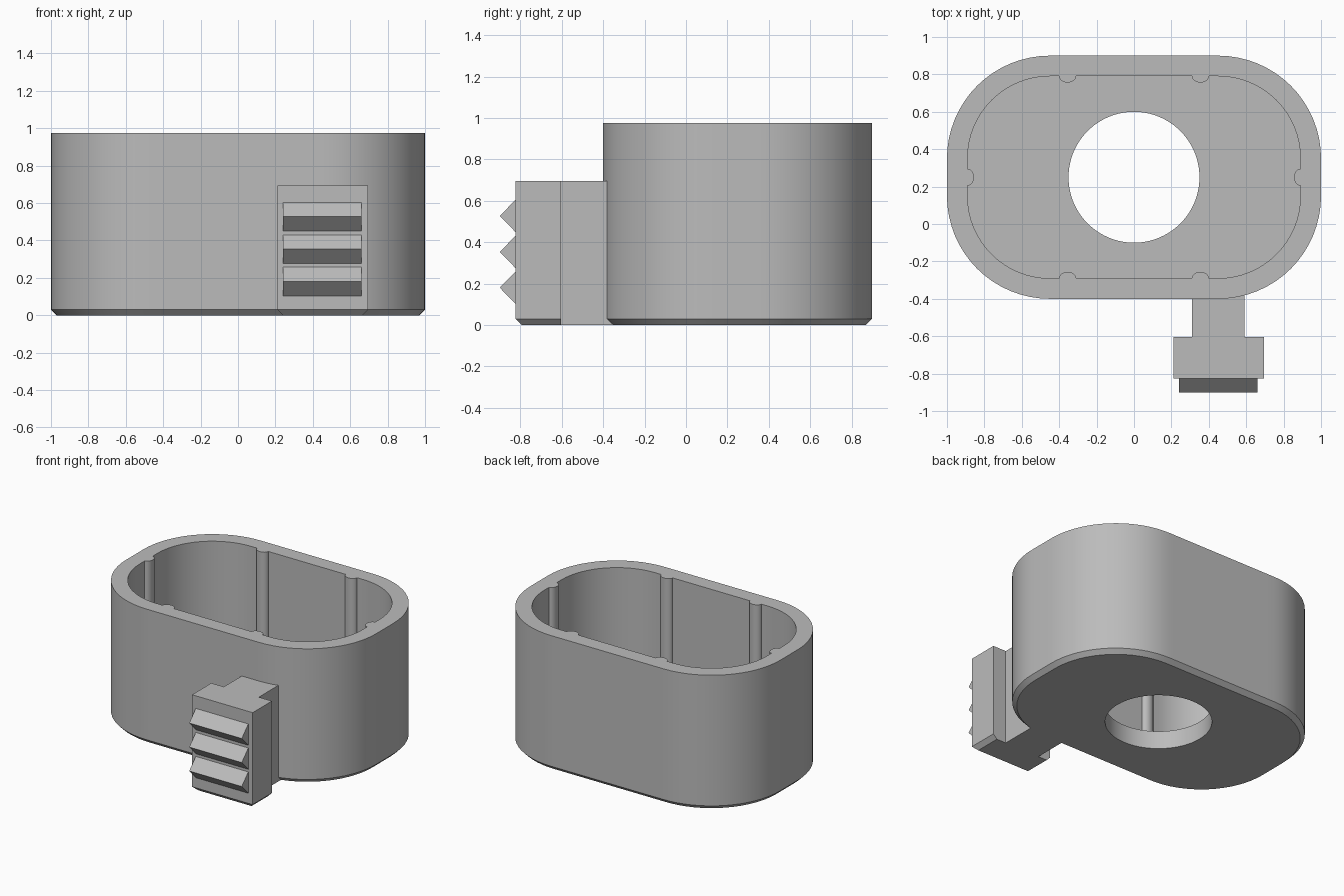
import bpy, bmesh, math
from mathutils import Vector

old = bpy.data.objects.get("Cube")
if old:
    bpy.data.objects.remove(old, do_unlink=True)

grey = bpy.data.materials.new("plain_grey")
grey.use_nodes = True
COLOUR = (0.5, 0.5, 0.5, 1)
grey.diffuse_color = COLOUR
grey.node_tree.nodes["Principled BSDF"].inputs["Base Color"].default_value = COLOUR

CENTRE_Y = 0.25
HEIGHT = 0.975
FLOOR = 0.13
CHAMFER = 0.03
WALL = 0.11


def finish(name, bm, smooth=False):
    bmesh.ops.recalc_face_normals(bm, faces=bm.faces)
    mesh = bpy.data.meshes.new(name)
    bm.to_mesh(mesh)
    bm.free()
    mesh.materials.append(grey)
    obj = bpy.data.objects.new(name, mesh)
    bpy.context.collection.objects.link(obj)
    if smooth:
        bpy.ops.object.select_all(action="DESELECT")
        obj.select_set(True)
        bpy.context.view_layer.objects.active = obj
        bpy.ops.object.shade_smooth_by_angle(angle=math.radians(30))
    return obj


def prism(name, profile, step, smooth=False):
    """Extrude a closed 3D profile along a vector."""
    bm = bmesh.new()
    face = bm.faces.new([bm.verts.new(p) for p in profile])
    new = bmesh.ops.extrude_face_region(bm, geom=[face])["geom"]
    verts = [v for v in new if isinstance(v, bmesh.types.BMVert)]
    bmesh.ops.translate(bm, verts=verts, vec=step)
    return finish(name, bm, smooth)


def outline(inset):
    """Rounded rectangle, with extra points along its straight sides."""
    radius = 0.55 - inset
    pts = []
    corners = [(0.45, 0.1), (-0.45, 0.1), (-0.45, -0.1), (0.45, -0.1)]
    for i, (cx, cy) in enumerate(corners):
        for k in range(17):
            a = math.pi / 2 * (i + k / 16)
            pts.append(Vector((cx + radius * math.cos(a), cy + radius * math.sin(a))))
        nx, ny = corners[(i + 1) % 4]
        step = Vector((nx - cx, ny - cy))
        count = 16 if i % 2 == 0 else 4
        start = pts[-1].copy()
        pts += [start + step * k / count for k in range(1, count)]
    return pts


# Cup: a closed skin through loops, from the hole up and over the rim
outer, inner, foot = outline(0), outline(WALL), outline(CHAMFER)
hole = [p.normalized() * 0.35 for p in outer]
bm = bmesh.new()
loops = [[bm.verts.new((p.x, p.y + CENTRE_Y, z)) for p in pts] for pts, z in (
    (hole, 0), (hole, FLOOR), (inner, FLOOR), (inner, HEIGHT),
    (outer, HEIGHT), (outer, CHAMFER), (foot, 0))]
for a, b in zip(loops, loops[1:] + loops[:1]):
    for i in range(len(a)):
        j = (i + 1) % len(a)
        bm.faces.new((a[i], a[j], b[j], b[i]))
finish("cup", bm, smooth=True)


# Inner ribs: shallow half-round strips against the cavity wall
def rib(name, x, y, inward):
    n = Vector(inward)
    t = Vector((-n.y, n.x, 0))
    base = Vector((x, y + CENTRE_Y, FLOOR))
    arc = [base + t * 0.045 * math.cos(math.pi * k / 12)
           + n * 0.034 * math.sin(math.pi * k / 12) for k in range(13)]
    prism(name, arc, (0, 0, HEIGHT - FLOOR), smooth=True)


for side, s in (("left", 1), ("right", -1)):
    rib(side + "_end_rib", s * (1 - WALL), 0, (-s, 0, 0))
    for end, e in (("back", 1), ("front", -1)):
        rib(f"{end}_{side}_rib", s * 0.355, e * (0.65 - WALL), (0, -e, 0))

# Neck joining the cup to the grip plate
TOP = 0.695
BACK, FRONT = -0.605, -0.825
prism("neck", [(0.31, BACK, 0), (0.59, BACK, 0), (0.59, -0.35, 0), (0.31, -0.35, 0)],
      (0, 0, TOP))

# Grip plate, chamfered at the foot on its front and sides
L, R, C = 0.695, 0.21, CHAMFER
bm = bmesh.new()
rings = [[bm.verts.new(p) for p in (
    (R + c, BACK, z), (L - c, BACK, z), (L - c, FRONT + c, z), (R + c, FRONT + c, z))]
    for c, z in ((C, 0), (0, C), (0, TOP))]
bm.faces.new(rings[0])
bm.faces.new(rings[-1])
for a, b in zip(rings, rings[1:]):
    for i in range(4):
        j = (i + 1) % 4
        bm.faces.new((a[i], a[j], b[j], b[i]))
finish("grip_plate", bm)

# Three wedge teeth on the plate
for i, z in enumerate((0.18, 0.353, 0.527)):
    prism(f"tooth_{i + 1}", [(0.24, FRONT, z - 0.077), (0.24, FRONT, z + 0.077),
                             (0.24, -0.9, z)], (0.42, 0, 0))
